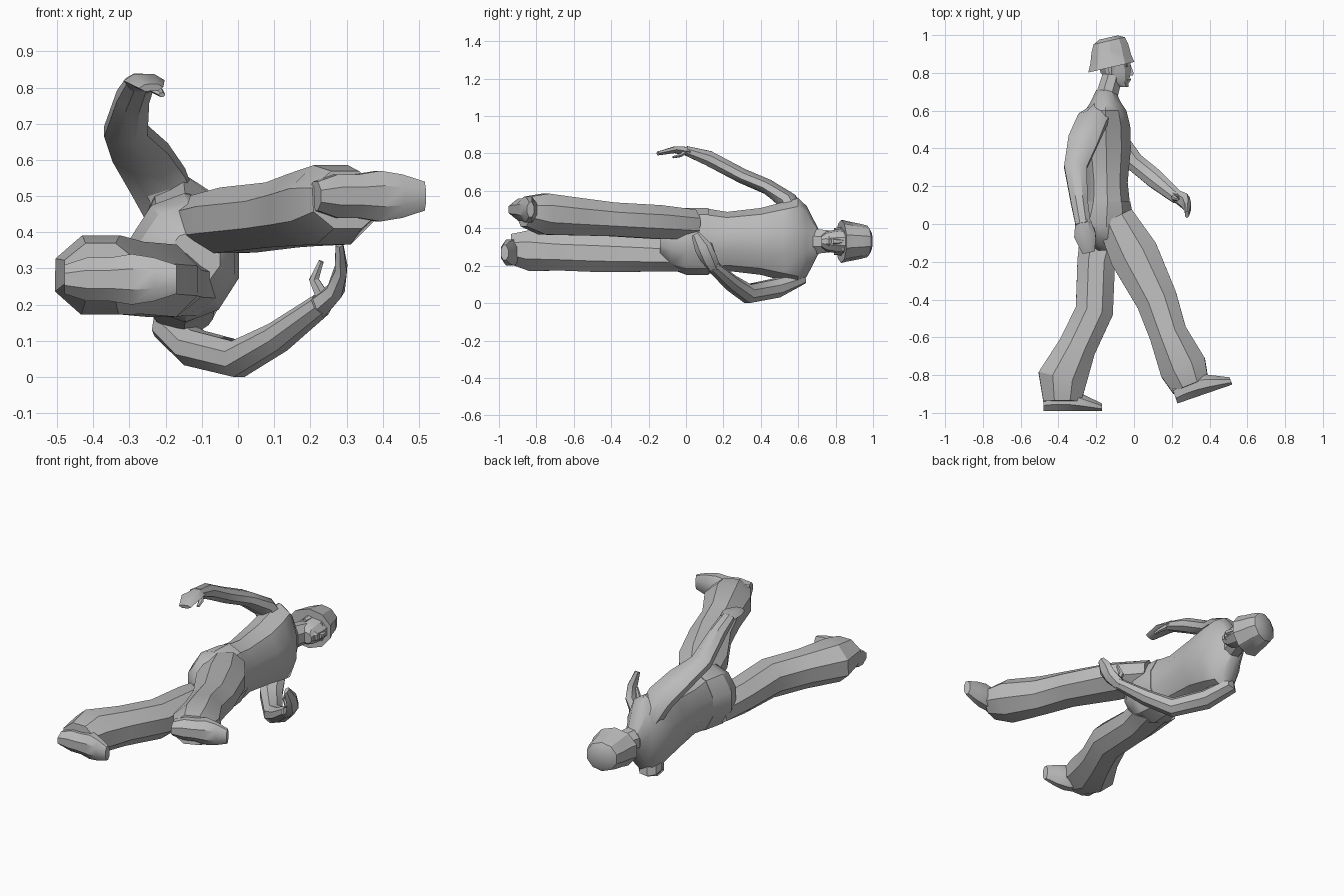
import bpy, bmesh, math
from mathutils import Vector

default_cube = bpy.data.objects.get("Cube")
if default_cube:
    bpy.data.objects.remove(default_cube, do_unlink=True)

# One plain colour for the whole figure
grey = bpy.data.materials.new("plain_grey")
grey.use_nodes = True
grey.diffuse_color = (.5, .5, .5, 1)
grey.node_tree.nodes["Principled BSDF"].inputs["Base Color"].default_value = grey.diffuse_color

# Directions of the lying figure, and the height of its middle line
HEADWARD = Vector((0, 1, 0))
LATERAL = Vector((0, 0, 1))
FORWARD = Vector((1, 0, 0))
MIDDLE = .33


def blend(values, t):
    """Read a list of evenly spaced values at t between 0 and 1."""
    place = t * (len(values) - 1)
    index = min(int(place), len(values) - 2)
    return values[index] + (values[index + 1] - values[index]) * (place - index)


def loft(name, centres, depths, widths, side, sides=8, axis=None):
    """Skin rings along a path; depths and widths are spread over its length."""
    bm = bmesh.new()
    centres = [Vector(c) for c in centres]
    last = len(centres) - 1
    grow = 1 / math.cos(math.pi / sides)
    rings = []
    for i, centre in enumerate(centres):
        tangent = axis or centres[min(i + 1, last)] - centres[max(i - 1, 0)]
        tangent = tangent.normalized()
        across = (side - tangent * side.dot(tangent)).normalized()
        depth = tangent.cross(across) * blend(depths, i / last) * grow
        width = across * blend(widths, i / last) * grow
        angles = [math.tau * (k + .5) / sides for k in range(sides)]
        rings.append([bm.verts.new(centre + depth * math.cos(a) + width * math.sin(a))
                      for a in angles])
    for low, high in zip(rings, rings[1:]):
        for k in range(sides):
            following = (k + 1) % sides
            bm.faces.new((low[k], low[following], high[following], high[k]))
    bm.faces.new(rings[0])
    bm.faces.new(rings[-1])
    bmesh.ops.recalc_face_normals(bm, faces=bm.faces)
    mesh = bpy.data.meshes.new(name)
    bm.to_mesh(mesh)
    bm.free()
    mesh.materials.append(grey)
    part = bpy.data.objects.new(name, mesh)
    bpy.context.collection.objects.link(part)
    bpy.ops.object.select_all(action="DESELECT")
    part.select_set(True)
    bpy.context.view_layer.objects.active = part
    bpy.ops.object.shade_smooth_by_angle(angle=math.radians(32))


def column(name, lean, levels, depths, widths, sides=10, axis=HEADWARD):
    """Upright part on the middle line, leaning between the given x values."""
    last = len(levels) - 1
    centres = [(blend(lean, i / last), y, MIDDLE) for i, y in enumerate(levels)]
    loft(name, centres, depths, widths, LATERAL, sides, axis)


def leg(name, path, spread, depths, widths):
    """Trouser leg along a side-on path, spreading sideways at an even rate."""
    last = len(path) - 1
    centres = [(x, y, blend(spread, i / last)) for i, (x, y) in enumerate(path)]
    loft(name, centres, depths, widths, LATERAL)


def shoe(name, heel, toe):
    """Flat-soled shoe, highest at the ankle and low at the toe."""
    heel, toe = Vector(heel), Vector(toe)
    direction = (toe - heel).normalized()
    upward = LATERAL.cross(direction)
    depths = (.05, .06, .06, .05, .035, .02)
    widths = (.04, .06, .06, .07, .06, .04)
    last = len(depths) - 1
    centres = [heel.lerp(toe, i / last) + upward * depth for i, depth in enumerate(depths)]
    loft(name, centres, depths, widths, LATERAL, axis=direction)


# Trunk: trouser seat, jacket with sloping shoulders, and neck
column("trouser_seat", (-.12, -.15, -.14), (-.14, -.08, 0, .12),
       (.07, .13, .15, .12), (.07, .14, .17, .17))
column("jacket", (-.14, -.15, -.15), (.09, .22, .4, .52, .6, .645, .71),
       (.12, .11, .13, .13, .11, .08, .05), (.17, .15, .17, .2, .22, .18, .06))
column("neck", (-.15, -.11), (.66, .8), (.06, .055), (.07, .055), 8)

# Trouser legs, flaring to the hem
leg("right_leg", [(-.1, .03), (0, -.16), (.12, -.4), (.18, -.58), (.26, -.76), (.3, -.86)],
    (.42, .49), (.1, .13, .11, .1, .125, .1), (.08, .09, .09, .1, .11, .08))
leg("left_leg", [(-.16, 0), (-.2, -.2), (-.21, -.46), (-.3, -.65), (-.38, -.82), (-.38, -.94)],
    (.25, .29), (.12, .1, .1, .1, .13, .1), (.08, .09, .1, .1, .11, .08))

# Shoes
shoe("right_shoe", (.23, -.95, .5), (.52, -.85, .5))
shoe("left_shoe", (-.48, -.99, .27), (-.17, -.99, .27))

# Arms, each running from inside the shoulder to the wrist
loft("right_arm", [(-.17, .59, .43), (-.22, .55, .54), (-.27, .44, .62),
                   (-.31, .3, .68), (-.29, .12, .775), (-.27, 0, .815)],
     (.06, .05, .04, .04, .04, .025), (.07, .08, .08, .06, .045, .04), FORWARD)
loft("left_arm", [(-.16, .57, .27), (-.18, .59, .13), (-.12, .48, .08),
                  (0, .33, .05), (.11, .24, .11), (.23, .14, .2)],
     (.05, .05, .05, .05, .04, .03), (.06, .06, .06, .05, .05, .035), FORWARD + HEADWARD)

# Hands with curled fingers, and thumbs
loft("right_hand", [(-.27, .02, .81), (-.26, -.06, .82), (-.24, -.15, .8)],
     (.025, .01), (.035, .05, .03), FORWARD, 6)
loft("right_thumb", [(-.25, 0, .81), (-.22, -.03, .79), (-.21, -.07, .78)],
     (.012, .006), (.018, .008), FORWARD, 6)
loft("left_hand", [(.22, .15, .19), (.27, .12, .24), (.285, .09, .3), (.28, .05, .37)],
     (.03, .01), (.03, .04, .04, .02), HEADWARD, 6)
loft("left_thumb", [(.24, .14, .21), (.21, .14, .27), (.23, .13, .32)],
     (.02, .007), (.02, .008), HEADWARD, 6)

# Head with simple facial features
column("face", (-.06, -.09, -.11), (.725, .75, .8, .88),
       (.03, .05, .08, .09), (.03, .05, .06, .07))
column("nose", (-.025, -.03), (.785, .8, .85), (.02, .025, .01), (.016, .016, .008), 6)
column("mouth", (-.035, -.035), (.75, .765, .78), (.01, .02, .01), (.02, .025, .02), 6)
for label, sign in (("right", 1), ("left", -1)):
    inner = Vector((-.03, .84, MIDDLE + sign * .01))
    outer = Vector((-.05, .84, MIDDLE + sign * .05))
    loft(label + "_brow", [inner, outer], (.01, .01), (.008, .008), HEADWARD, 6)
    lobe = Vector((-.12, .79, MIDDLE + sign * .06))
    loft(label + "_ear", [lobe, lobe + HEADWARD * .05], (.01, .02), (.01, .015), LATERAL, 6)

# Helmet with a flared brim, tipped back
column("helmet", (-.12, -.135), (.83, .875, .93, .97, .987),
       (.125, .11, .1, .085, .05), (.11, .1, .09, .08, .05),
       axis=HEADWARD - FORWARD * .23)
